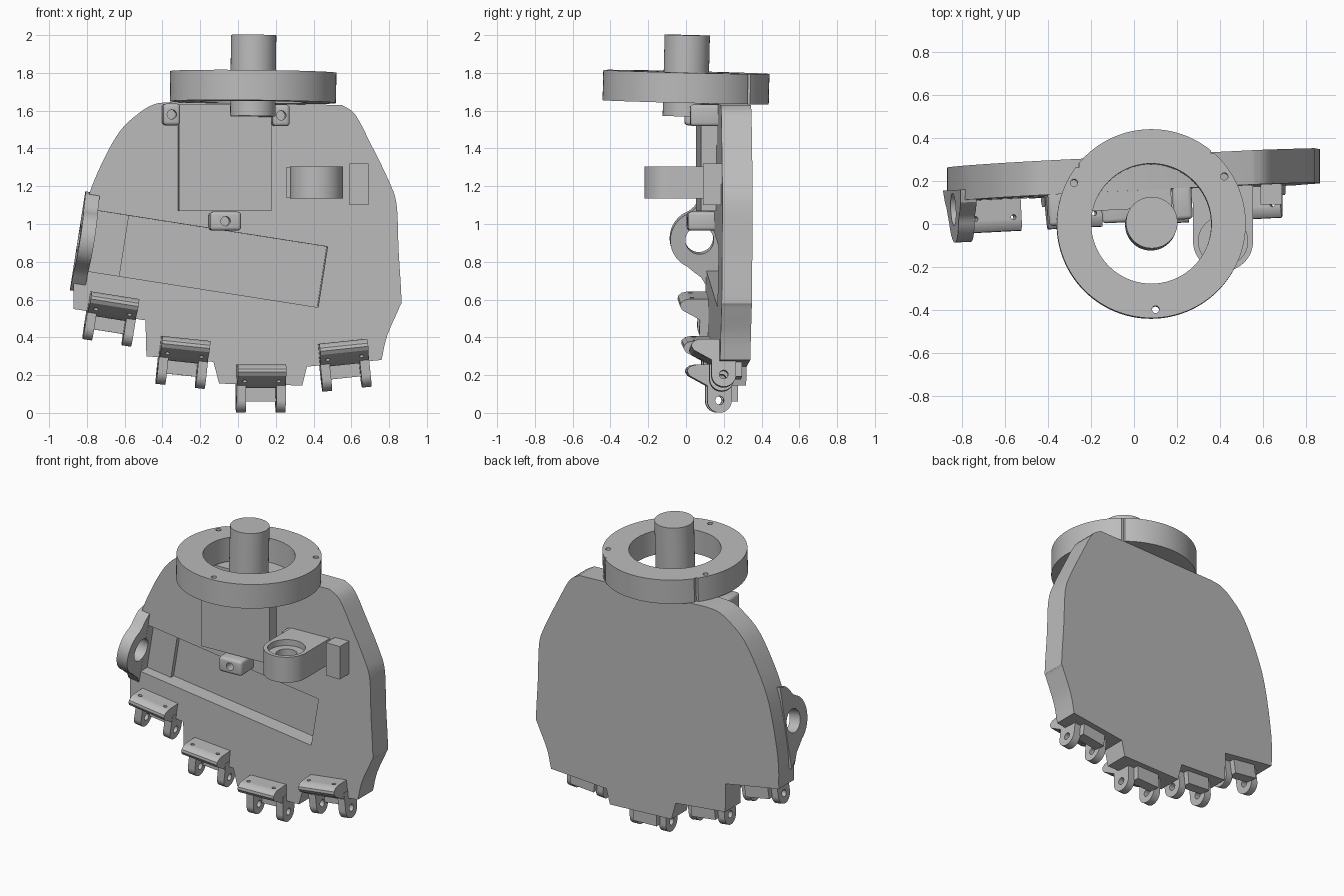
import bpy, bmesh
from math import sin, cos, pi, radians
from mathutils import Matrix, Vector, Euler

if "Cube" in bpy.data.objects:
    bpy.data.objects.remove(bpy.data.objects["Cube"])

grey = bpy.data.materials.new("plain grey")
grey.use_nodes = True
grey.diffuse_color = (0.5, 0.5, 0.5, 1)
grey.node_tree.nodes["Principled BSDF"].inputs["Base Color"].default_value = (0.5, 0.5, 0.5, 1)

TURN = radians(2.9)   # the plate is turned slightly about z
TILT = radians(8.9)   # the motor pocket leans in the plate


def place(x, y, z, tilt=0, turn=0):
    return Matrix.Translation((x, y, z)) @ Euler((0, tilt, turn)).to_matrix().to_4x4()


def arc(cx, cy, r, a0, a1, n=24):
    steps = [radians(a0 + (a1 - a0) * i / n) for i in range(n + 1)]
    return [(cx + r * cos(a), cy + r * sin(a)) for a in steps]


def prism(name, pts, lo, hi, axis, matrix=None):
    """Extrude a 2D profile along an axis."""
    def at(p, d):
        return {"x": (d, p[0], p[1]), "y": (p[0], d, p[1]), "z": (p[0], p[1], d)}[axis]
    bm = bmesh.new()
    rings = [[bm.verts.new(at(p, d)) for p in pts] for d in (lo, hi)]
    n = len(pts)
    for r in rings:
        bm.faces.new(r)
    for i in range(n):
        j = (i + 1) % n
        bm.faces.new((rings[0][i], rings[0][j], rings[1][j], rings[1][i]))
    bmesh.ops.recalc_face_normals(bm, faces=bm.faces)
    if matrix:
        bm.transform(matrix)
    mesh = bpy.data.meshes.new(name)
    bm.to_mesh(mesh)
    bm.free()
    mesh.materials.append(grey)
    ob = bpy.data.objects.new(name, mesh)
    bpy.context.collection.objects.link(ob)
    return ob


def rod(name, cx, cy, r, lo, hi, axis, matrix=None, n=40):
    return prism(name, arc(cx, cy, r, 0, 360, n)[:-1], lo, hi, axis, matrix)


def box(name, x0, x1, y0, y1, z0, z1, matrix=None):
    return prism(name, [(x0, z0), (x1, z0), (x1, z1), (x0, z1)], y0, y1, "y", matrix)


def apply(ob, mod):
    bpy.context.view_layer.objects.active = ob
    bpy.ops.object.modifier_apply(modifier=mod.name)


def cut(ob, *cutters):
    for c in cutters:
        mod = ob.modifiers.new("cut", "BOOLEAN")
        mod.operation, mod.solver, mod.object = "DIFFERENCE", "EXACT", c
        apply(ob, mod)
        bpy.data.objects.remove(c)


def curve(pts, n=4):
    """Smooth run through the given points."""
    v = [Vector(p) for p in pts]
    v = [2 * v[0] - v[1]] + v + [2 * v[-1] - v[-2]]
    out = []
    for a, b, c, d in zip(v, v[1:], v[2:], v[3:]):
        for i in range(n):
            t = i / n
            out.append(0.5 * (2 * b + (c - a) * t + (2 * a - 5 * b + 4 * c - d) * t * t
                              + (3 * b - a - 3 * c + d) * t ** 3))
    return [tuple(p) for p in out] + [tuple(pts[-1])]


# Palm plate with stepped lower edge
left_side = [(-.87, .55), (-.865, .76), (-.81, 1.08), (-.74, 1.28), (-.63, 1.485),
             (-.52, 1.59), (-.44, 1.635), (-.36, 1.645)]
right_side = [(.55, 1.63), (.62, 1.58), (.70, 1.43), (.80, 1.225), (.84, 1.10), (.85, .865),
              (.865, .61), (.855, .56), (.79, .41), (.76, .28)]
steps = [(.365, .245), (.34, .145), (-.10, .155), (-.13, .27), (-.485, .30), (-.49, .49)]
palm = prism("palm_plate", curve(left_side) + curve(right_side) + steps, .15, .31, "y")
for v in palm.data.vertices:
    v.co.y += .05 * v.co.x + .01 * (v.co.z - 1)

# Motor pocket, its raised end and the bearing ear
pocket = place(-.16, .142, .815, TILT, TURN)
cut(palm, box("pocket_cutter", -.6175, .6175, -.2, .1, -.1625, .1625, pocket))
box("pocket_step", -.625, -.445, .07, .11, -.165, .165, pocket)

ear_at = place(-.805, .07, .92, TILT, TURN)
ear_profile = ([(.09, .25), (.03, .235), (-.01, .195), (-.025, .17)] + arc(0, 0, .155, 110, 245)
               + [(-.03, -.17), (.01, -.2), (.035, -.24), (.09, -.28)])
ear = prism("bearing_ear", ear_profile, -.038, .038, "x", ear_at)
for part in (ear, palm):
    cut(part, rod("ear_bore", 0, 0, .075, -.12, .06, "x", ear_at))

# Wrist motor housing and its three screw tabs
face = place(0, 0, 0, 0, TURN)
box("motor_housing", -.31, .18, .07, .2, 1.07, 1.635, face)
for side, x, z, w, h in (("left", .23, 1.575, .09, .115), ("right", -.35, 1.58, .09, .115),
                         ("lower", -.065, 1.015, .165, .1)):
    tab = box(side + "_screw_tab", x - w / 2, x + w / 2, .01, .2, z - h / 2, z + h / 2, face)
    bev = tab.modifiers.new("soft", "BEVEL")
    bev.width, bev.segments = .018, 3
    apply(tab, bev)
    cut(tab, rod("tab_hole", x, z, .025, -.1, .13, "y", face, 20))

# Thumb pivot: rounded block with a counterbored vertical hole
thumb = prism("thumb_pivot", [(.555, .22), (.275, .22)] + arc(.415, -.08, .14, 180, 360),
              1.135, 1.305, "z")
cut(thumb, rod("wide_bore", .415, -.08, .115, 1.265, 1.4, "z"),
    rod("narrow_bore", .415, -.08, .065, 1.0, 1.4, "z"))
box("thumb_flange", .255, .285, .1, .22, 1.14, 1.3)
box("thumb_stop", .59, .69, .09, .22, 1.10, 1.32)

# Wrist ring with three screw holes and two small rim slots
wrist = Matrix.Translation((.08, 0, 1.725)) @ Euler((radians(-1.4), radians(.6), 0)).to_matrix().to_4x4()
ring = rod("wrist_ring", 0, 0, .44, -.08, .08, "z", wrist, 96)
cut(ring, rod("ring_bore", 0, 0, .28, -.2, .2, "z", wrist, 72))
for x, y in ((-.36, .19), (.34, .22), (.02, -.4)):
    cut(ring, rod("ring_hole", x, y, .017, -.2, .2, "z", wrist, 16))
for x, y in ((-.35, .28), (.29, .345)):
    cut(ring, box("rim_slot", x - .012, x + .012, y - .018, y + .04, -.2, .2, wrist))

# Wrist shaft
rod("wrist_shaft", 0, 0, .12, -.155, .275, "z", wrist, 64)

# Finger hinges: sloped bracket, two lugs and a back bar
bracket = [(.04, .19), (-.12, .19), (-.15, .183), (-.168, .167), (-.17, .15), (-.158, .13),
           (-.04, .065), (.04, .065)]
lug = [(.065, .12), (-.065, .12)] + arc(0, 0, .065, 180, 360)
for finger, x, z, tilt in (("first", .57, .19, -6), ("second", .12, .066, 0),
                           ("third", -.30, .205, 6), ("fourth", -.685, .435, 9)):
    at = place(x, .165 + .05 * x, z, radians(tilt), TURN)
    body = prism(finger + "_finger_bracket", bracket, -.128, .128, "x", at)
    for side, s in (("left", 1), ("right", -1)):
        cut(body, rod("bracket_hole", s * .09, -.105, .012, 0, .3, "z", at, 16))
        ends = sorted((s * .08, s * .13))
        arm = prism(f"{finger}_finger_{side}_lug", lug, *ends, "x", at)
        cut(arm, rod("pin_hole", 0, 0, .023, -.3, .3, "x", at, 20))
    box(finger + "_finger_back_bar", -.085, .085, .03, .1, -.005, .1, at)

# Smooth the round surfaces and keep the edges sharp
bpy.ops.object.select_all(action="DESELECT")
for ob in bpy.context.collection.objects:
    if ob.type == "MESH":
        ob.select_set(True)
        bpy.context.view_layer.objects.active = ob
bpy.ops.object.shade_smooth_by_angle(angle=radians(30))
